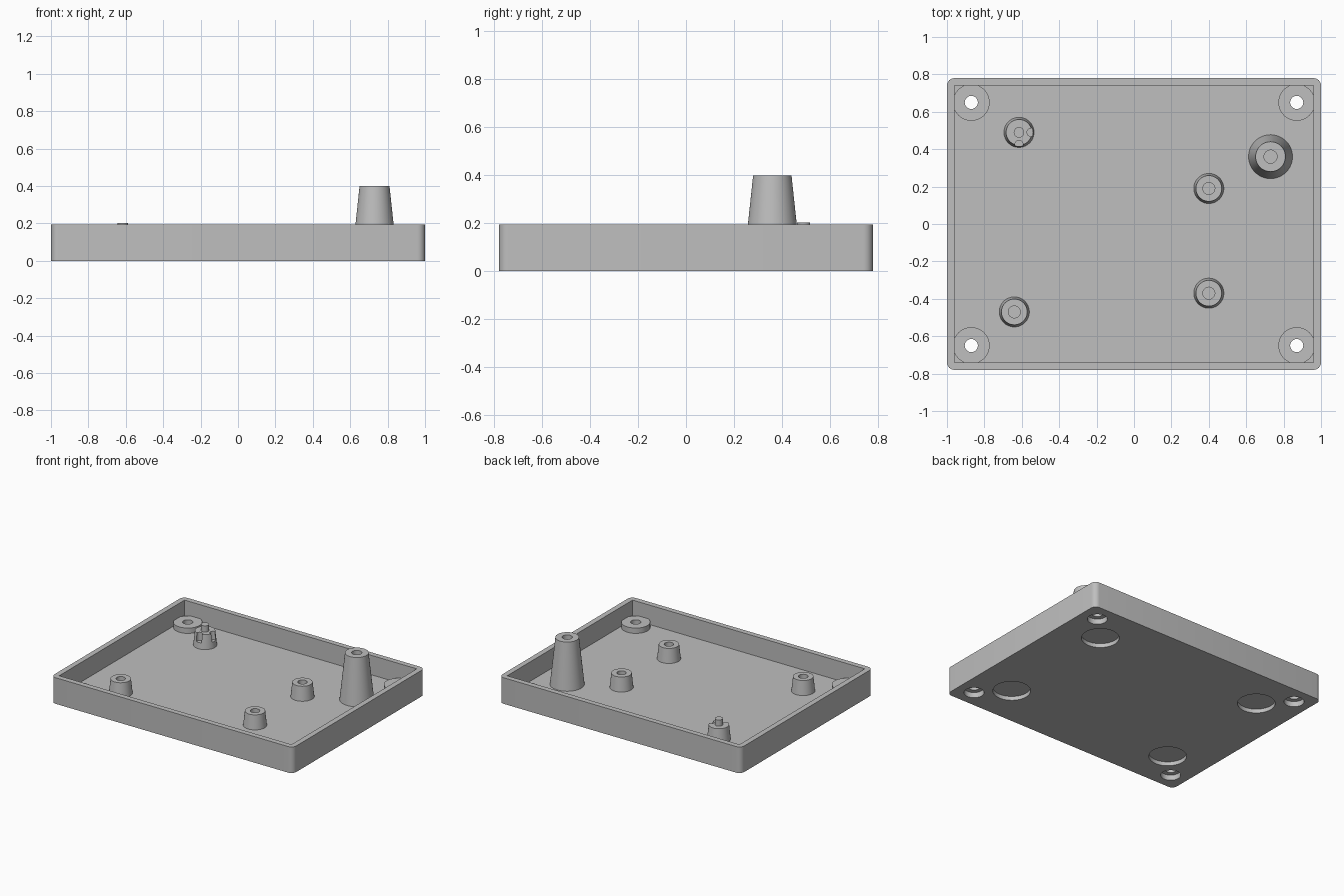
import bpy, bmesh, math

cube = bpy.data.objects.get("Cube")
if cube:
    bpy.data.objects.remove(cube, do_unlink=True)

grey = bpy.data.materials.new("plain grey")
grey.use_nodes = True
grey.diffuse_color = (0.52, 0.52, 0.52, 1)
grey.node_tree.nodes["Principled BSDF"].inputs["Base Color"].default_value = grey.diffuse_color

FLOOR = 0.05     # floor thickness
RIM = 0.195      # height of the walls
TAPER = 0.107    # draft of the posts


def finish(bm, name):
    bmesh.ops.remove_doubles(bm, verts=bm.verts, dist=1e-5)
    bmesh.ops.recalc_face_normals(bm, faces=bm.faces)
    mesh = bpy.data.meshes.new(name)
    bm.to_mesh(mesh)
    bm.free()
    mesh.materials.append(grey)
    obj = bpy.data.objects.new(name, mesh)
    bpy.context.collection.objects.link(obj)
    return obj


def box(name, half_x, half_y, z0, z1, corner=0):
    bm = bmesh.new()
    bmesh.ops.create_cube(bm, size=1)
    for v in bm.verts:
        v.co = (v.co.x * 2 * half_x, v.co.y * 2 * half_y, z0 if v.co.z < 0 else z1)
    if corner:
        upright = [e for e in bm.edges if abs(e.verts[0].co.z - e.verts[1].co.z) > 0.01]
        bmesh.ops.bevel(bm, geom=upright, offset=corner, segments=6,
                        profile=0.5, affect='EDGES')
    return finish(bm, name)


def lathe(name, x, y, profile, steps=48):
    """Spin a closed (radius, z) profile around a vertical axis."""
    bm = bmesh.new()
    verts = [bm.verts.new((r, 0, z)) for r, z in profile]
    pairs = list(zip(verts, verts[1:] + verts[:1]))
    edges = [bm.edges.new(p) for p in pairs
             if p[0].co.x > 0 or p[1].co.x > 0]
    bmesh.ops.spin(bm, geom=verts + edges, cent=(0, 0, 0), axis=(0, 0, 1),
                   angle=math.tau, steps=steps)
    bmesh.ops.translate(bm, verts=bm.verts, vec=(x, y, 0))
    return finish(bm, name)


def rod(name, x, y, radius, z0, z1):
    return lathe(name, x, y, [(0, z0), (radius, z0), (radius, z1), (0, z1)])


def carve(obj, cutters):
    for cutter in cutters:
        cutter.hide_render = True
        mod = obj.modifiers.new("cut", 'BOOLEAN')
        mod.operation = 'DIFFERENCE'
        mod.solver = 'EXACT'
        mod.object = cutter
    deps = bpy.context.evaluated_depsgraph_get()
    mesh = bpy.data.meshes.new_from_object(obj.evaluated_get(deps))
    obj.modifiers.clear()
    obj.data = mesh
    for cutter in cutters:
        bpy.data.objects.remove(cutter, do_unlink=True)


def smooth(obj):
    obj.data.shade_smooth()
    obj.data.set_sharp_from_angle(angle=math.radians(30))


def post(name, x, y, top_radius, top, hole=0.032):
    base_radius = top_radius + TAPER * (top - FLOOR)
    profile = [(0, FLOOR), (base_radius, FLOOR), (top_radius, top)]
    if hole:
        profile += [(hole, top), (hole, FLOOR + 0.01), (0, FLOOR + 0.01)]
    else:
        profile += [(0, top)]
    return lathe(name, x, y, profile)


parts = []

# Tray with screw counterbores and round foot recesses underneath
tray = box("tray", 1, 0.78, 0, RIM, corner=0.04)
cutters = [box("cavity", 0.96, 0.74, FLOOR, RIM + 0.1)]
for sx in (-1, 1):
    for sy in (-1, 1):
        x, y = sx * 0.87, sy * 0.65
        cutters.append(rod("counterbore", x, y, 0.068, -0.1, 0.04))
        cutters.append(rod("screw_hole", x, y, 0.035, -0.1, FLOOR + 0.02))
        cutters.append(rod("foot_recess", sx * 0.69, sy * 0.467, 0.128, -0.1, 0.03))
        parts.append(lathe("corner_boss", x, y, [
            (0.035, FLOOR), (0.098, FLOOR), (0.098, 0.09), (0.035, 0.09)]))
carve(tray, cutters)
parts.append(tray)

# Short hollow standoffs and the tall one
for x, y in ((-0.64, -0.47), (0.4, 0.19), (0.4, -0.37)):
    parts.append(post("short_standoff", x, y, 0.069, 0.157))
parts.append(post("tall_standoff", 0.73, 0.36, 0.08, 0.4, hole=0.035))

# Notched standoff with a locating pin
px, py = -0.615, 0.49
notched = post("notched_standoff", px, py, 0.069, 0.157, hole=0)
carve(notched, [rod("notch", px + 0.065, py, 0.022, 0.095, 0.3),
                rod("notch", px, py - 0.065, 0.022, 0.095, 0.3)])
parts.append(notched)
parts.append(rod("locating_pin", px, py, 0.028, 0.14, 0.203))

for obj in parts:
    smooth(obj)
